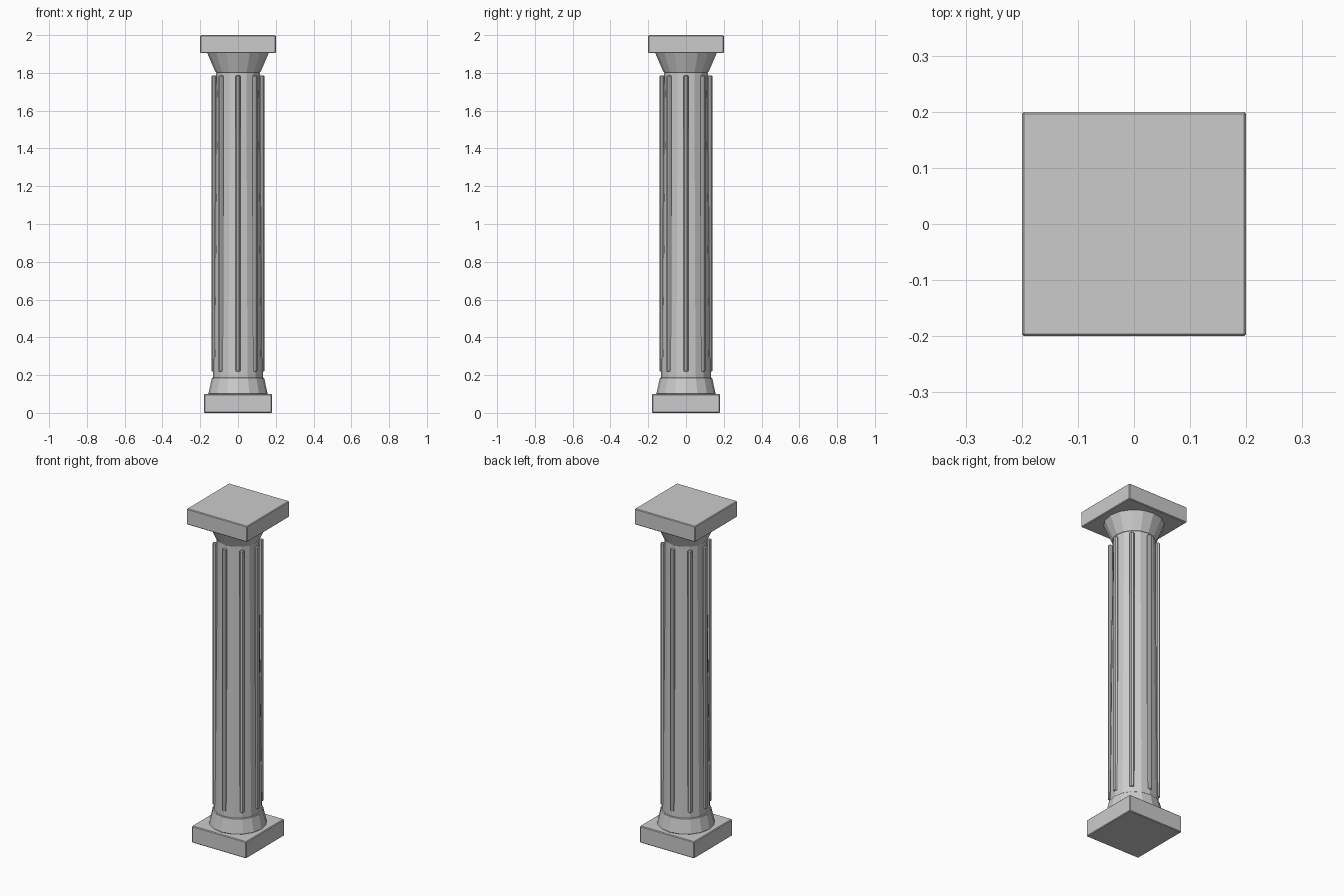
import bpy
from math import cos, sin, pi

if "Cube" in bpy.data.objects:
    bpy.data.objects.remove(bpy.data.objects["Cube"])


def finish(obj, name, bevel):
    obj.name = name
    mod = obj.modifiers.new("soft_edge", 'BEVEL')
    mod.width = bevel
    mod.segments = 1
    mod.limit_method = 'ANGLE'
    mod.angle_limit = 0.9
    return obj


def slab(name, width, z0, z1):
    bpy.ops.mesh.primitive_cube_add(size=1, location=(0, 0, (z0 + z1) / 2))
    obj = bpy.context.object
    obj.scale = (width, width, z1 - z0)
    bpy.ops.object.transform_apply(location=False, rotation=False, scale=True)
    return finish(obj, name, 0.004)


def drum(name, r0, r1, z0, z1, sides=16, xy=(0, 0), bevel=0.003):
    bpy.ops.mesh.primitive_cone_add(vertices=sides, radius1=r0, radius2=r1, depth=z1 - z0,
                                    location=(xy[0], xy[1], (z0 + z1) / 2))
    return finish(bpy.context.object, name, bevel)


# Square slabs at foot and head
slab("plinth", 0.36, 0.0, 0.10)
slab("abacus", 0.40, 1.905, 2.0)

# Flared base, tapered shaft, flared capital
drum("base_ring", 0.157, 0.138, 0.10, 0.187)
drum("shaft", 0.132, 0.115, 0.18, 1.81)
drum("capital", 0.119, 0.165, 1.803, 1.91)

# Vertical ribs around the shaft
for i in range(8):
    a = i * pi / 4
    drum("rib_%d" % (i + 1), 0.013, 0.013, 0.22, 1.785, 8, (0.127 * cos(a), 0.127 * sin(a)), 0.003)
